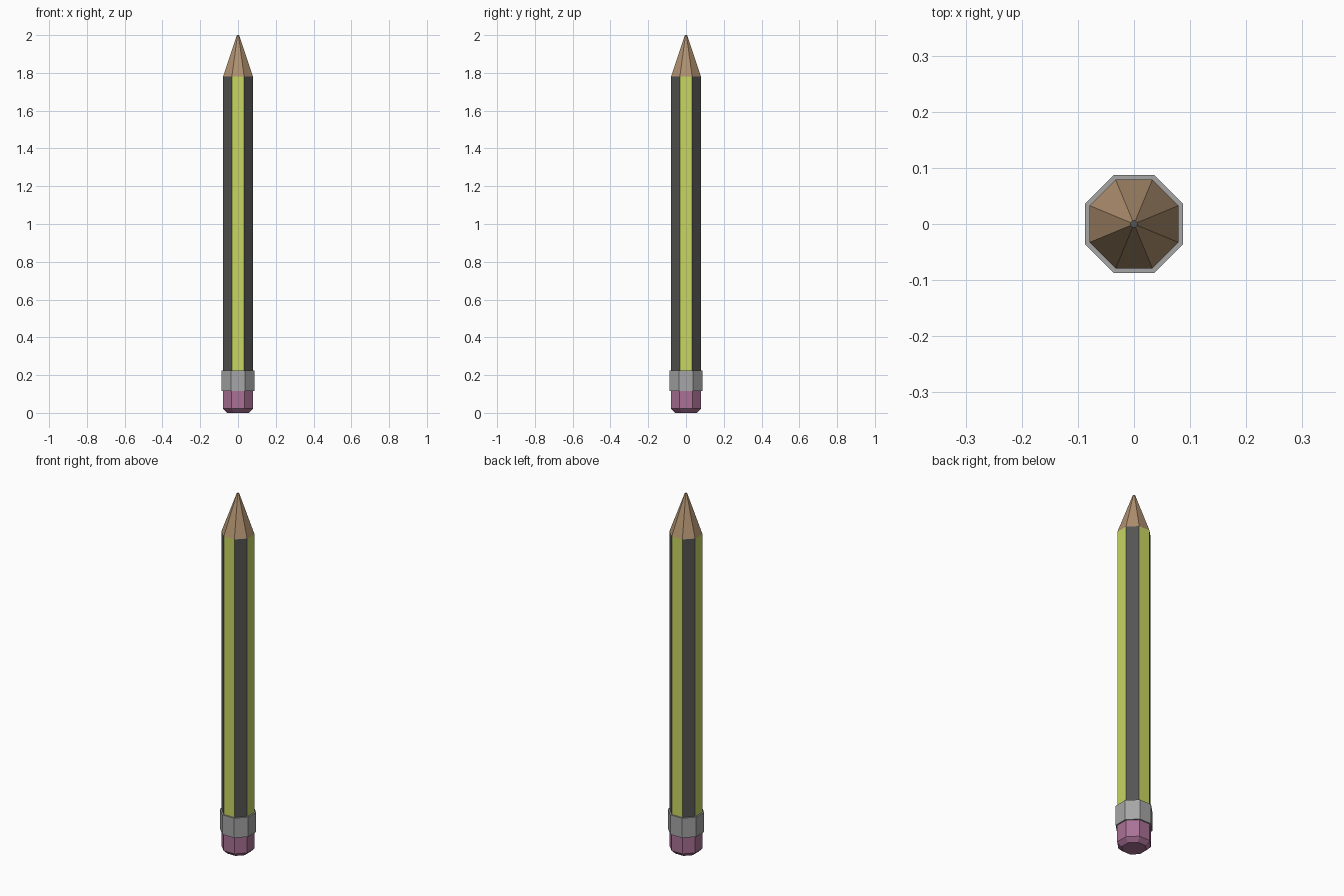
import bpy, bmesh, math

if "Cube" in bpy.data.objects:
    bpy.data.objects.remove(bpy.data.objects["Cube"])

def material(name, rgb):
    m = bpy.data.materials.new(name)
    m.diffuse_color = (*rgb, 1.0)
    m.use_nodes = True
    m.node_tree.nodes["Principled BSDF"].inputs["Base Color"].default_value = m.diffuse_color
    return m

YELLOW = material("yellow paint", (0.58, 0.67, 0.12))
DARK = material("dark grey paint", (0.09, 0.09, 0.085))
WOOD = material("bare wood", (0.43, 0.28, 0.16))
METAL = material("grey metal", (0.38, 0.38, 0.38))
PINK = material("pink rubber", (0.40, 0.165, 0.30))

SIDES = 8

def octagon_part(name, profile, mats, rule=None):
    """Stack octagon rings (flat-to-flat half width, z) into a closed solid."""
    bm = bmesh.new()
    rings = []
    for apothem, z in profile:
        r = apothem / math.cos(math.pi / SIDES)
        rings.append([bm.verts.new((r * math.cos((i + 0.5) * math.tau / SIDES),
                                    r * math.sin((i + 0.5) * math.tau / SIDES), z))
                      for i in range(SIDES)])
    for low, high in zip(rings, rings[1:]):
        for i in range(SIDES):
            j = (i + 1) % SIDES
            bm.faces.new((low[i], low[j], high[j], high[i]))
    bm.faces.new(rings[0][::-1])
    bm.faces.new(rings[-1])
    bm.normal_update()
    if rule:
        for f in bm.faces:
            f.material_index = rule(f.normal)
    mesh = bpy.data.meshes.new(name)
    bm.to_mesh(mesh)
    bm.free()
    for m in mats:
        mesh.materials.append(m)
    ob = bpy.data.objects.new(name, mesh)
    bpy.context.collection.objects.link(ob)
    return ob

# Eraser with a chamfered bottom
octagon_part("eraser", [(0.058, 0.0), (0.08, 0.022), (0.08, 0.12)], [PINK])

# Metal band
octagon_part("ferrule", [(0.087, 0.115), (0.087, 0.225)], [METAL])

# Shaft: yellow on the axis-facing sides, dark on the diagonal ones
octagon_part("shaft", [(0.079, 0.22), (0.079, 1.78)], [YELLOW, DARK],
             lambda n: 1 if abs(n.x * n.y) > 0.25 else 0)

# Sharpened wood cone with a dark lead end
octagon_part("sharpened_tip", [(0.079, 1.78), (0.006, 2.0)], [WOOD, DARK],
             lambda n: 1 if n.z > 0.9 else 0)
